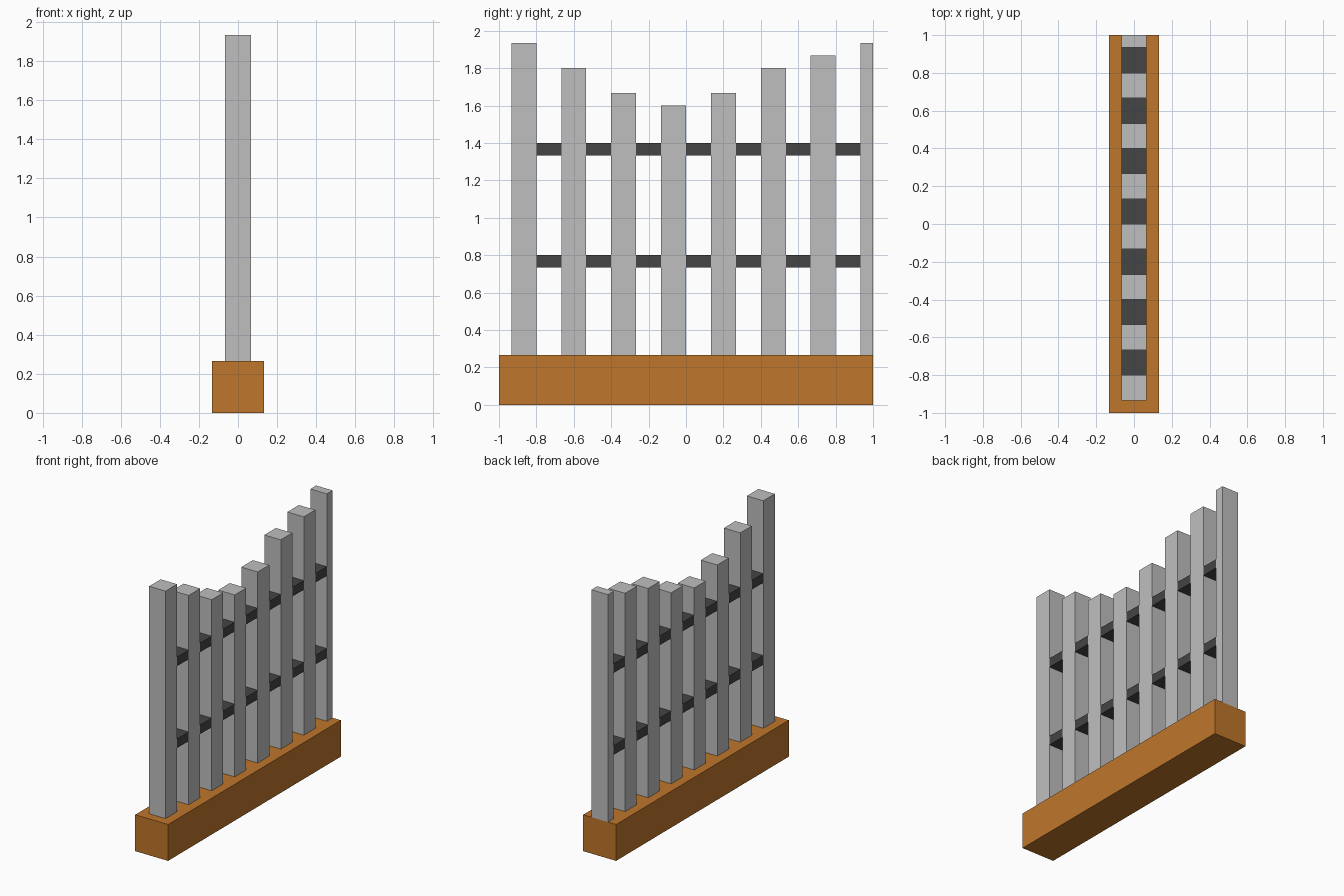
import bpy
import bmesh

cube = bpy.data.objects.get("Cube")
if cube:
    bpy.data.objects.remove(cube, do_unlink=True)

U = 1 / 15  # modelling grid step


def make_material(name, rgb):
    mat = bpy.data.materials.new(name)
    mat.use_nodes = True
    colour = (*rgb, 1.0)
    mat.diffuse_color = colour
    mat.node_tree.nodes["Principled BSDF"].inputs["Base Color"].default_value = colour
    return mat


def make_box(name, lo, hi, mat):
    """Box between two corners given in grid steps."""
    bm = bmesh.new()
    bmesh.ops.create_cube(bm, size=1.0)
    for v in bm.verts:
        v.co = [(a if c < 0 else b) * U for c, a, b in zip(v.co, lo, hi)]
    mesh = bpy.data.meshes.new(name)
    bm.to_mesh(mesh)
    bm.free()
    mesh.materials.append(mat)
    obj = bpy.data.objects.new(name, mesh)
    bpy.context.collection.objects.link(obj)
    return obj


orange = make_material("orange_wood", (0.52, 0.18, 0.024))
grey = make_material("light_grey", (0.52, 0.52, 0.52))
dark = make_material("dark_grey", (0.058, 0.058, 0.058))

# Base beam
make_box("base", (-2, -15, 0), (2, 15, 4), orange)

# Pickets with tops dipping in the middle; the last one is half as deep
tops = [29, 27, 25, 24, 25, 27, 28, 29]
for i, top in enumerate(tops):
    y0 = -14 + 4 * i
    y1 = min(y0 + 2, 15)
    make_box(f"picket_{i + 1}", (-1, y0, 4), (1, y1, top), grey)

# Two rails, filling the gaps between pickets
for rail, z in (("lower", 11), ("upper", 20)):
    for i in range(len(tops) - 1):
        y0 = -12 + 4 * i
        make_box(f"{rail}_rail_{i + 1}", (-1, y0, z), (1, y0 + 2, z + 1), dark)
